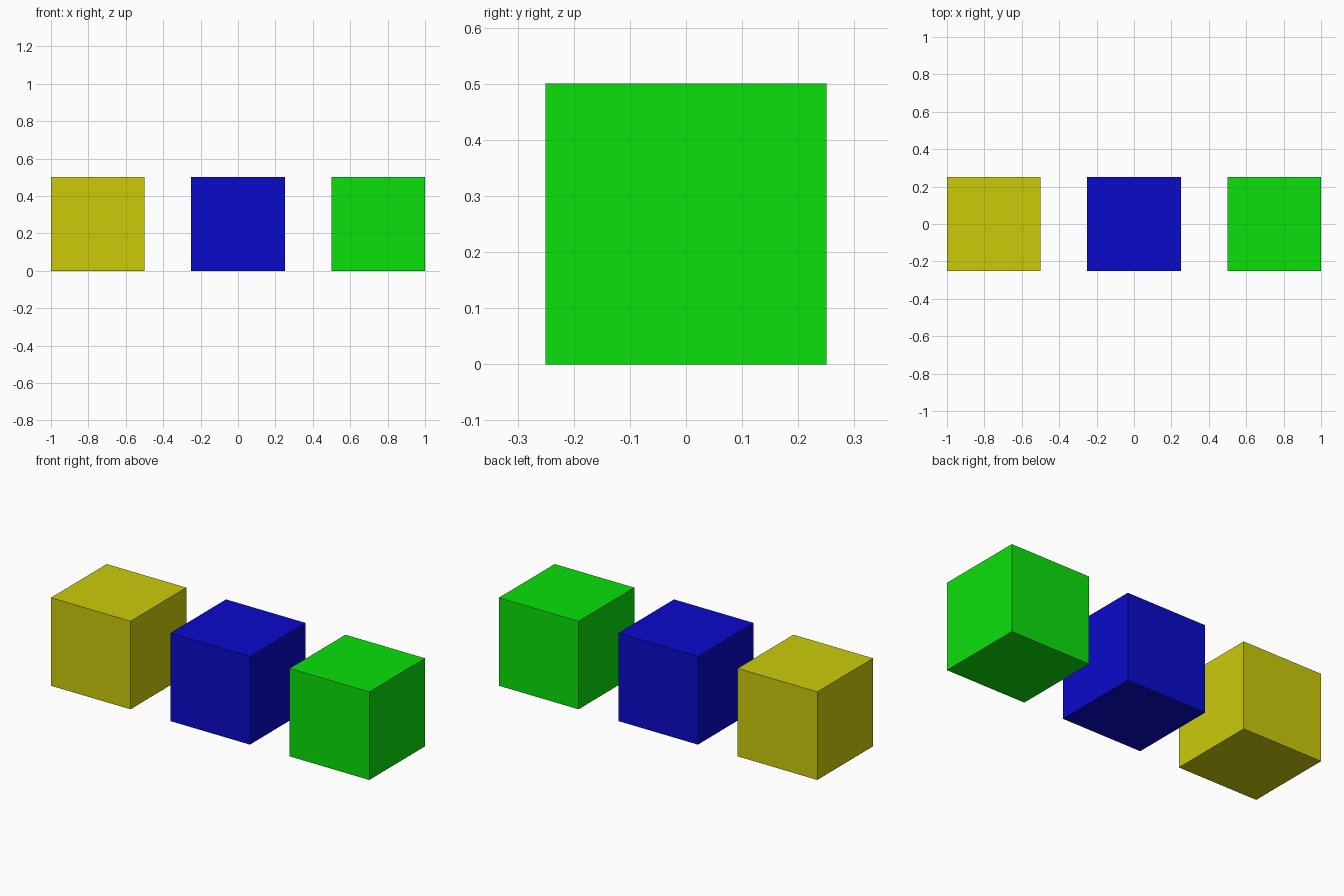
import bpy

if "Cube" in bpy.data.objects:
    bpy.data.objects.remove(bpy.data.objects["Cube"])

SIZE = 0.5


def cube(name, x, color):
    # One flat-faced cube standing on the ground
    bpy.ops.mesh.primitive_cube_add(size=SIZE, location=(x, 0, SIZE / 2))
    obj = bpy.context.object
    obj.name = name
    mat = bpy.data.materials.new(name + "_paint")
    mat.diffuse_color = (*color, 1)
    mat.use_nodes = True
    mat.node_tree.nodes["Principled BSDF"].inputs["Base Color"].default_value = mat.diffuse_color
    obj.data.materials.append(mat)


# Row of three evenly spaced cubes
cube("yellow_cube", -0.75, (0.6, 0.6, 0.003))
cube("blue_cube", 0, (0.003, 0.003, 0.6))
cube("green_cube", 0.75, (0.003, 0.75, 0.003))
